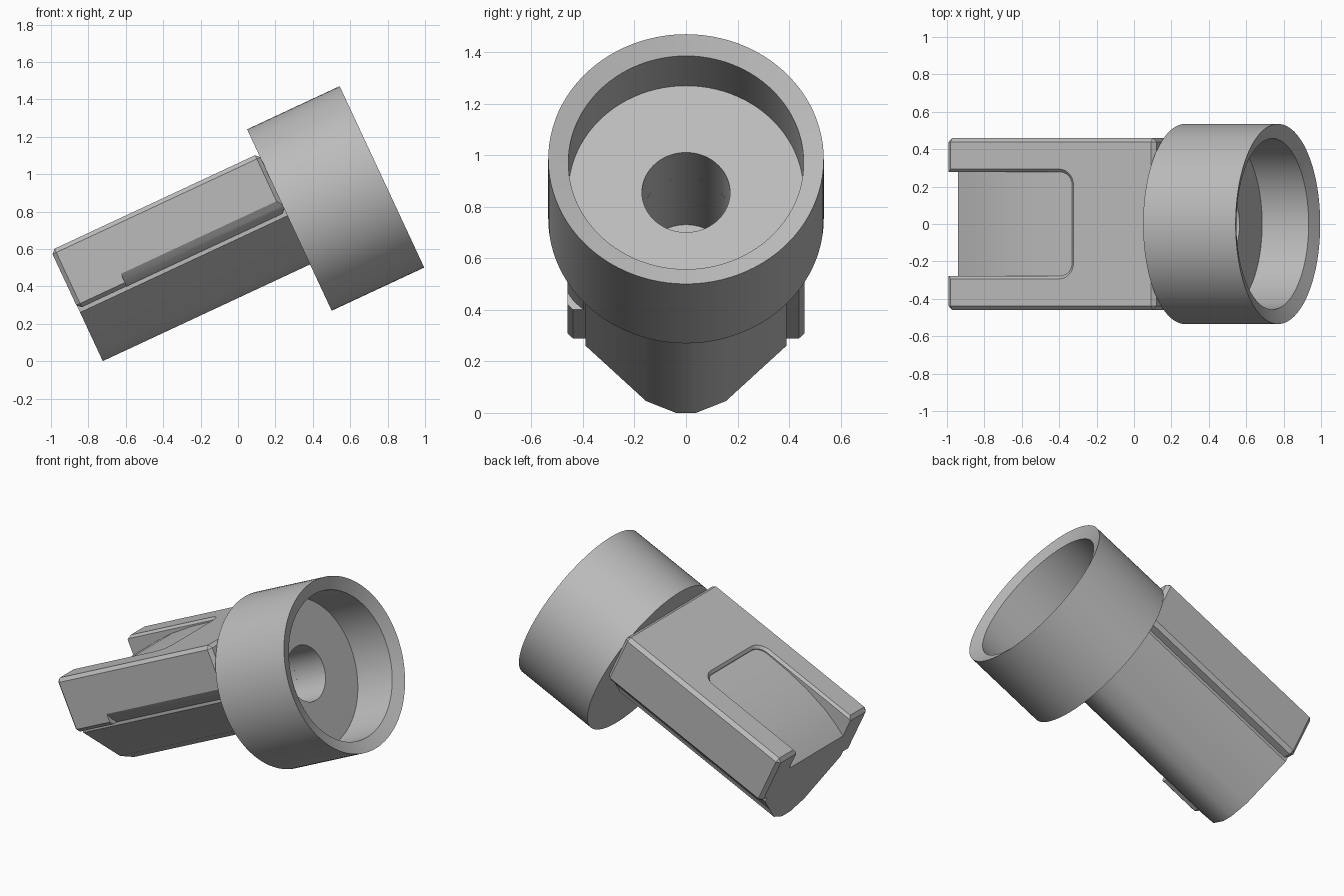
import bpy, bmesh, math
from mathutils import Vector, Matrix

cube = bpy.data.objects.get("Cube")
if cube:
    bpy.data.objects.remove(cube, do_unlink=True)

TILT = math.radians(25)
AXIS = 0.568              # height of the round axis above the local origin
BACK, SHOULDER = -0.657, 0.57

grey = bpy.data.materials.new("plain grey")
grey.use_nodes = True
grey.diffuse_color = (0.5, 0.5, 0.5, 1)
grey.node_tree.nodes["Principled BSDF"].inputs["Base Color"].default_value = (0.5, 0.5, 0.5, 1)


def finish(name, bm):
    bmesh.ops.recalc_face_normals(bm, faces=bm.faces)
    mesh = bpy.data.meshes.new(name)
    bm.to_mesh(mesh)
    bm.free()
    mesh.materials.append(grey)
    ob = bpy.data.objects.new(name, mesh)
    bpy.context.collection.objects.link(ob)
    return ob


def prism(name, base, shift):
    """Extrude a closed outline of 3D points along a vector."""
    bm = bmesh.new()
    face = bm.faces.new([bm.verts.new(p) for p in base])
    new = bmesh.ops.extrude_face_region(bm, geom=[face])["geom"]
    bmesh.ops.translate(bm, vec=shift, verts=[g for g in new if isinstance(g, bmesh.types.BMVert)])
    return finish(name, bm)


def combine(target, tool, operation):
    mod = target.modifiers.new(operation, "BOOLEAN")
    mod.operation, mod.object, mod.solver = operation, tool, "EXACT"
    bpy.context.view_layer.objects.active = target
    bpy.ops.object.modifier_apply(modifier=mod.name)
    bpy.data.objects.remove(tool, do_unlink=True)


# Chamfered main block
bm = bmesh.new()
bmesh.ops.create_cube(bm, size=1)
bmesh.ops.scale(bm, vec=(SHOULDER - BACK, 0.92, 0.345), verts=bm.verts)
bmesh.ops.translate(bm, vec=((SHOULDER + BACK) / 2, 0, 0.787), verts=bm.verts)
bmesh.ops.bevel(bm, geom=list(bm.edges), offset=0.022, segments=1, affect="EDGES")
body = finish("body", bm)

# Keel under the block
half = [(0.04, 0.306), (0.155, 0.356), (0.39, 0.593), (0.39, 0.75)]
outline = half + [(-y, v) for y, v in reversed(half)]
keel = prism("keel", [(BACK + 0.002, y, v) for y, v in outline], (SHOULDER - BACK + 0.01, 0, 0))
combine(body, keel, "UNION")

# Sloped recess in the top, falling away toward the open end
floor = [(0.075, 0.938), (-0.15, 0.934), (-0.32, 0.918), (-0.48, 0.885),
         (-0.58, 0.85), (-0.657, 0.816), (-0.75, 0.77)]
side = floor + [(-0.75, 1.1), (0.075, 1.1)]
pocket = prism("pocket_cutter", [(u, -0.278, v) for u, v in side], (0, 0.556, 0))
bm = bmesh.new()
bm.from_mesh(pocket.data)
corners = [e for e in bm.edges if all(v.co.x > 0.07 for v in e.verts)
           and abs(e.verts[0].co.z - e.verts[1].co.z) > 0.1]
bmesh.ops.bevel(bm, geom=corners, offset=0.07, segments=8, profile=0.5, affect="EDGES")
bm.to_mesh(pocket.data)
bm.free()
combine(body, pocket, "DIFFERENCE")

# Small chamfer around the recess rim
bm = bmesh.new()


def rim(grow, v):
    r = 0.07 + grow
    pts = [(-0.8, -0.278 - grow)]
    for sign in (-1, 1):
        for i in range(9):
            a = math.pi / 2 * (i / 8 if sign > 0 else i / 8 - 1)
            pts.append((0.005 + r * math.cos(a), sign * 0.208 + r * math.sin(a)))
    pts.append((-0.8, 0.278 + grow))
    return [bm.verts.new((u, y, v)) for u, y in pts]


low, high = rim(-0.001, 0.943), rim(0.03, 0.974)
bm.faces.new(low)
bm.faces.new(high)
for i in range(len(low)):
    j = (i + 1) % len(low)
    bm.faces.new((low[i], low[j], high[j], high[i]))
combine(body, finish("rim_cutter", bm), "DIFFERENCE")

# Relief along the lower edge of the right side
relief = [(-0.5, 0.72), (-0.46, 0.688), (-0.435, 0.65), (-0.395, 0.612), (-0.395, 0.6), (-0.5, 0.6)]
combine(body, prism("relief_cutter", [(-0.37, y, v) for y, v in relief], (1, 0, 0)), "DIFFERENCE")

# Blind bore along the axis
bm = bmesh.new()
bmesh.ops.create_cone(bm, cap_ends=True, segments=64, radius1=0.171, radius2=0.171, depth=0.6,
                      matrix=Matrix.Translation((0.445, 0, AXIS)) @ Matrix.Rotation(math.pi / 2, 4, "Y"))
combine(body, finish("bore_cutter", bm), "DIFFERENCE")

# Round socket turned from a closed profile
profile = [(0.568, 0.171), (0.568, 0.535), (1.114, 0.535),
           (1.082, 0.457), (0.808, 0.457), (0.808, 0.171)]
bm = bmesh.new()
verts = [bm.verts.new((u, 0, AXIS + r)) for u, r in profile]
edges = [bm.edges.new((verts[i - 1], verts[i])) for i in range(len(verts))]
bmesh.ops.spin(bm, geom=verts + edges, cent=(0, 0, AXIS), axis=(1, 0, 0),
               angle=math.tau, steps=96, use_merge=True)
bmesh.ops.remove_doubles(bm, verts=bm.verts, dist=0.0001)
socket = finish("socket", bm)

# Tilt the parts and smooth the curved faces
for ob in (body, socket):
    ob.rotation_euler.y = -TILT
    bpy.ops.object.select_all(action="DESELECT")
    ob.select_set(True)
    bpy.context.view_layer.objects.active = ob
    bpy.ops.object.shade_smooth_by_angle(angle=math.radians(28))
